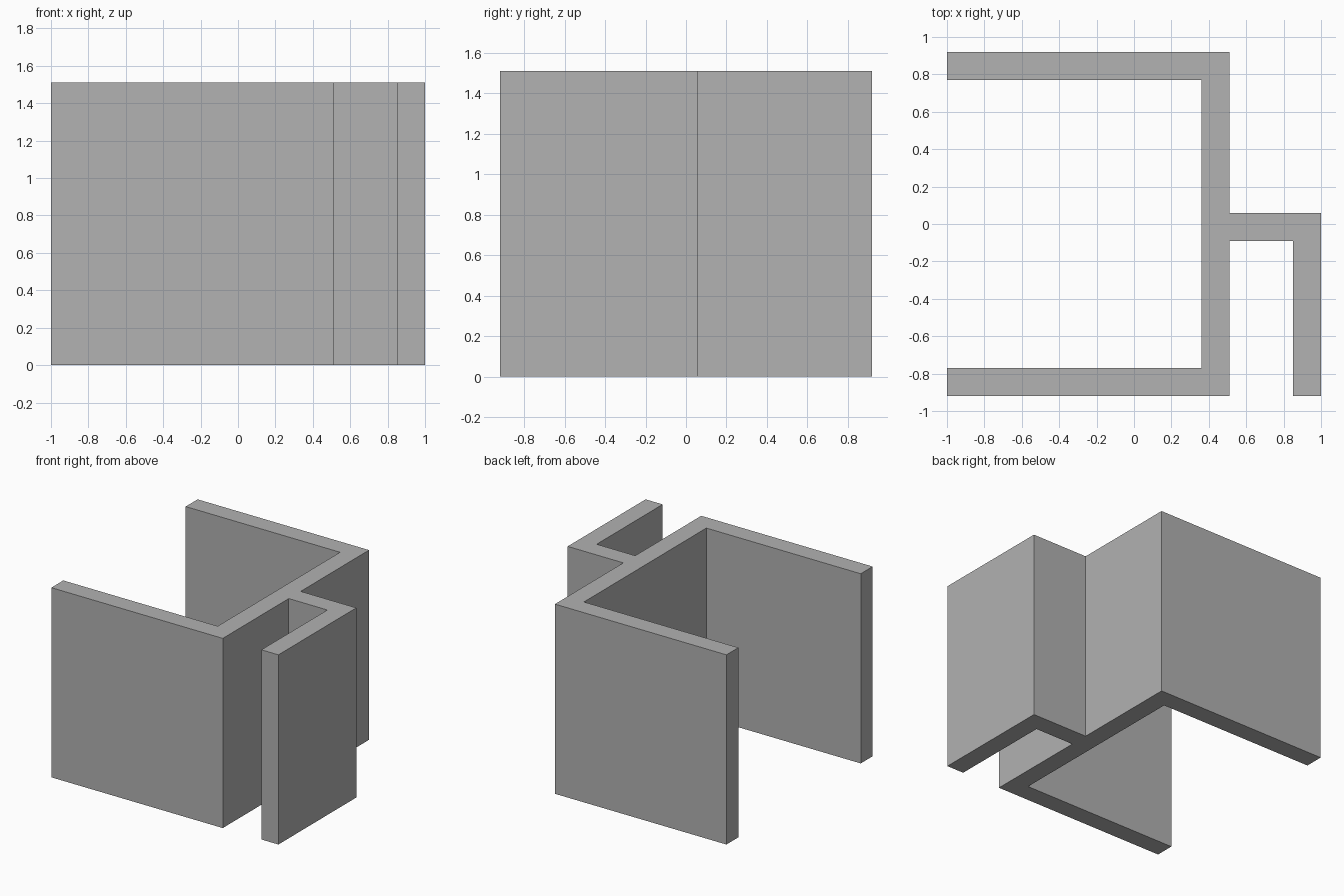
import bpy
import bmesh

cube = bpy.data.objects.get("Cube")
if cube:
    bpy.data.objects.remove(cube, do_unlink=True)

HEIGHT = 1.51

# Plain grey material
grey = bpy.data.materials.new("plain_grey")
grey.use_nodes = True
colour = (0.445, 0.445, 0.445, 1.0)
grey.diffuse_color = colour
grey.node_tree.nodes["Principled BSDF"].inputs["Base Color"].default_value = colour

# Clip outline: open channel with a hooked arm on its left side
outline = [
    (-1, -0.92), (0.51, -0.92), (0.51, -0.09), (0.85, -0.09),
    (0.85, -0.92), (1, -0.92), (1, 0.06), (0.51, 0.06),
    (0.51, 0.92), (-1, 0.92), (-1, 0.77), (0.36, 0.77),
    (0.36, -0.77), (-1, -0.77),
]

# Extrude the outline upward
bm = bmesh.new()
base = bm.faces.new([bm.verts.new((x, y, 0)) for x, y in outline])
result = bmesh.ops.extrude_face_region(bm, geom=[base], use_keep_orig=True)
top = [v for v in result["geom"] if isinstance(v, bmesh.types.BMVert)]
bmesh.ops.translate(bm, verts=top, vec=(0, 0, HEIGHT))
bmesh.ops.recalc_face_normals(bm, faces=bm.faces)

mesh = bpy.data.meshes.new("channel_clip")
bm.to_mesh(mesh)
bm.free()
mesh.materials.append(grey)
clip = bpy.data.objects.new("channel_clip", mesh)
bpy.context.collection.objects.link(clip)
